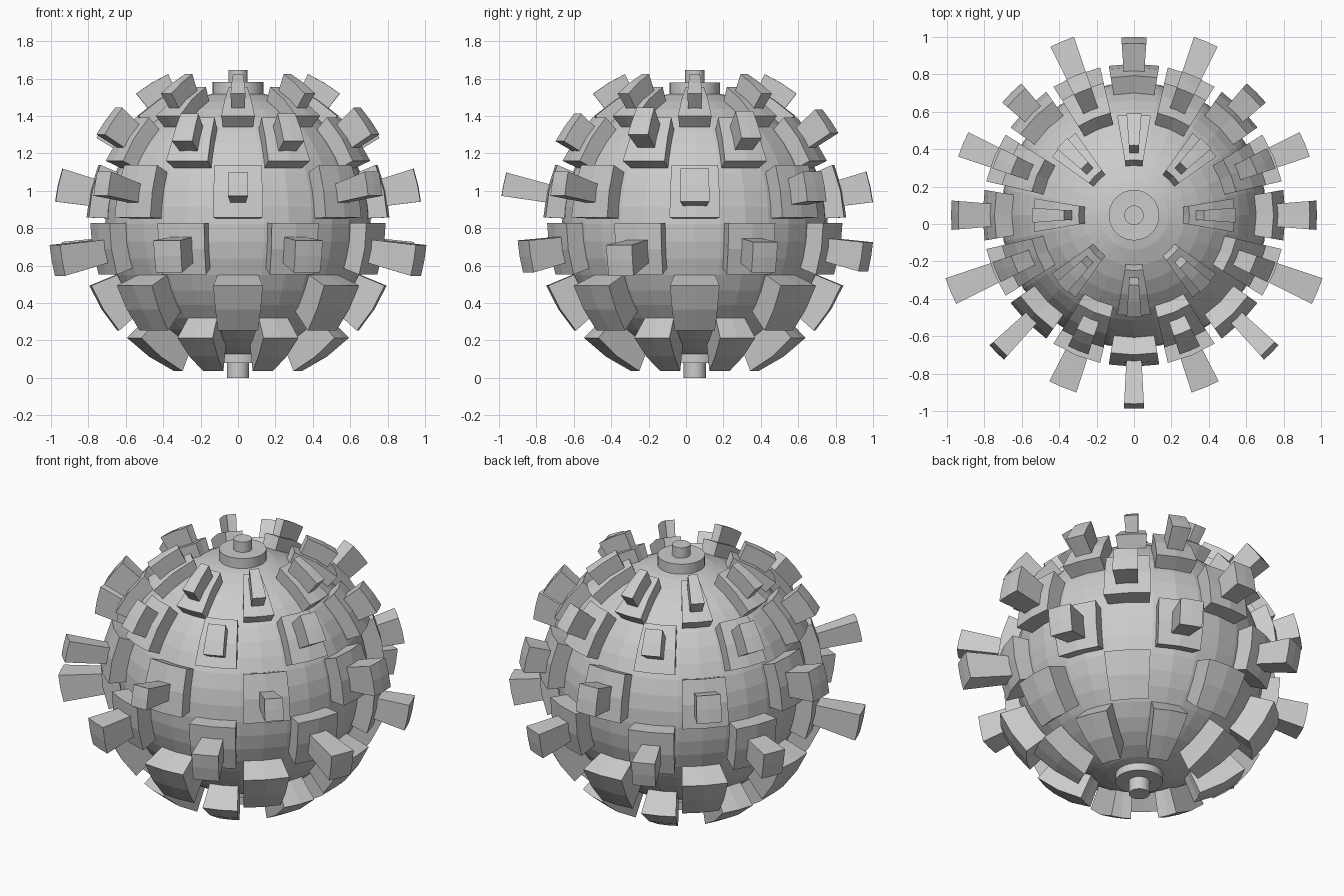
import bpy, bmesh
from math import sin, cos, radians

if "Cube" in bpy.data.objects:
    bpy.data.objects.remove(bpy.data.objects["Cube"])

CX, CY, CZ = 0.0, 0.047, 0.822
CORE = 0.70


def polar(az, el, r):
    a, e = radians(az), radians(el)
    return (CX + r * cos(e) * sin(a), CY - r * cos(e) * cos(a), CZ + r * sin(e))


def finish(bm, name):
    bmesh.ops.recalc_face_normals(bm, faces=bm.faces)
    me = bpy.data.meshes.new(name)
    bm.to_mesh(me)
    bm.free()
    ob = bpy.data.objects.new(name, me)
    bpy.context.collection.objects.link(ob)
    return ob


def sector(name, az, half, e0, e1, r0, r1, n=2):
    """Block bounded by two longitudes, two latitudes and two radii."""
    bm = bmesh.new()
    bmesh.ops.create_grid(bm, x_segments=n, y_segments=n, size=1)
    uv = {v: (az + v.co.x * half, (e0 + e1) / 2 + v.co.y * (e1 - e0) / 2) for v in bm.verts}
    flat = {(round(v.co.x, 3), round(v.co.y, 3)): uv[v] for v in bm.verts}
    res = bmesh.ops.extrude_face_region(bm, geom=bm.faces[:], use_keep_orig=True)
    outer = {g for g in res["geom"] if isinstance(g, bmesh.types.BMVert)}
    for v in bm.verts:
        a, e = flat[(round(v.co.x, 3), round(v.co.y, 3))]
        v.co = polar(a, e, r1 if v in outer else r0)
    return finish(bm, name)


def disc(name, r, z0, z1):
    bpy.ops.mesh.primitive_cylinder_add(vertices=32, radius=r, depth=z1 - z0,
                                        location=(CX, CY, (z0 + z1) / 2))
    ob = bpy.context.object
    ob.name = name
    bpy.ops.object.shade_smooth_by_angle()


# core ball
bpy.ops.mesh.primitive_uv_sphere_add(segments=32, ring_count=24, radius=CORE + 0.01,
                                     location=(CX, CY, CZ))
bpy.context.object.name = "core_ball"

# pole discs and pins
disc("top_disc", 0.135, 1.45, 1.58)
disc("top_pin", 0.052, 1.55, 1.645)
disc("bottom_disc", 0.135, 0.08, 0.2)
disc("bottom_pin", 0.06, 0.0, 0.1)

# rows of raised plates: name, first longitude, low and high latitude, outer radius
ROWS = [("crown", 0, 47, 68, 0.79), ("upper", 22.5, 25, 45.5, 0.80),
        ("middle_upper", 0, 2.5, 23, 0.81), ("middle_lower", 22.5, -19.5, 0.5, 0.81),
        ("lower", 0, -41.5, -22.5, 0.86), ("base", 22.5, -66, -45, 0.86)]
for name, start, e0, e1, r in ROWS:
    for i in range(8):
        sector(name + "_plate", start + 45 * i, 9.6, e0, e1, CORE - 0.06, r)

# studs on the plates; longitude is mirrored left and right
# name, base radius, [(longitude, half width, low, high latitude, outer radius)]
STUDS = [
    ("crown", [(a, 4.2, 52, 65, 0.885) for a in (0, 45, 90, 135, 180)]),
    ("upper", [(22.5, 4.3, 29.5, 41, 0.90), (67.5, 4.2, 31, 42, 0.93),
               (112.5, 4.2, 30, 41, 0.92), (157.5, 4.0, 31, 40.5, 0.945)]),
    ("middle_upper", [(0, 3.0, 8.3, 15.3, 1.045), (45, 3.0, 8.3, 15.5, 1.05),
                      (90, 4.6, 7, 17.5, 0.985), (135, 4.5, 7.5, 17.5, 0.935),
                      (180, 4.1, 7, 17, 0.96)]),
    ("middle_lower", [(22.5, 4.5, -15, -5, 1.0), (67.5, 4.0, -15, -6, 1.068),
                      (112.5, 4.1, -15, -5.5, 0.995), (157.5, 3.9, -14.5, -5.5, 1.01)]),
]
for name, items in STUDS:
    for az, half, e0, e1, r in items:
        for a in ([az] if az in (0, 180) else [az, -az]):
            sector(name + "_stud", a, half, e0, e1, 0.74, r)
